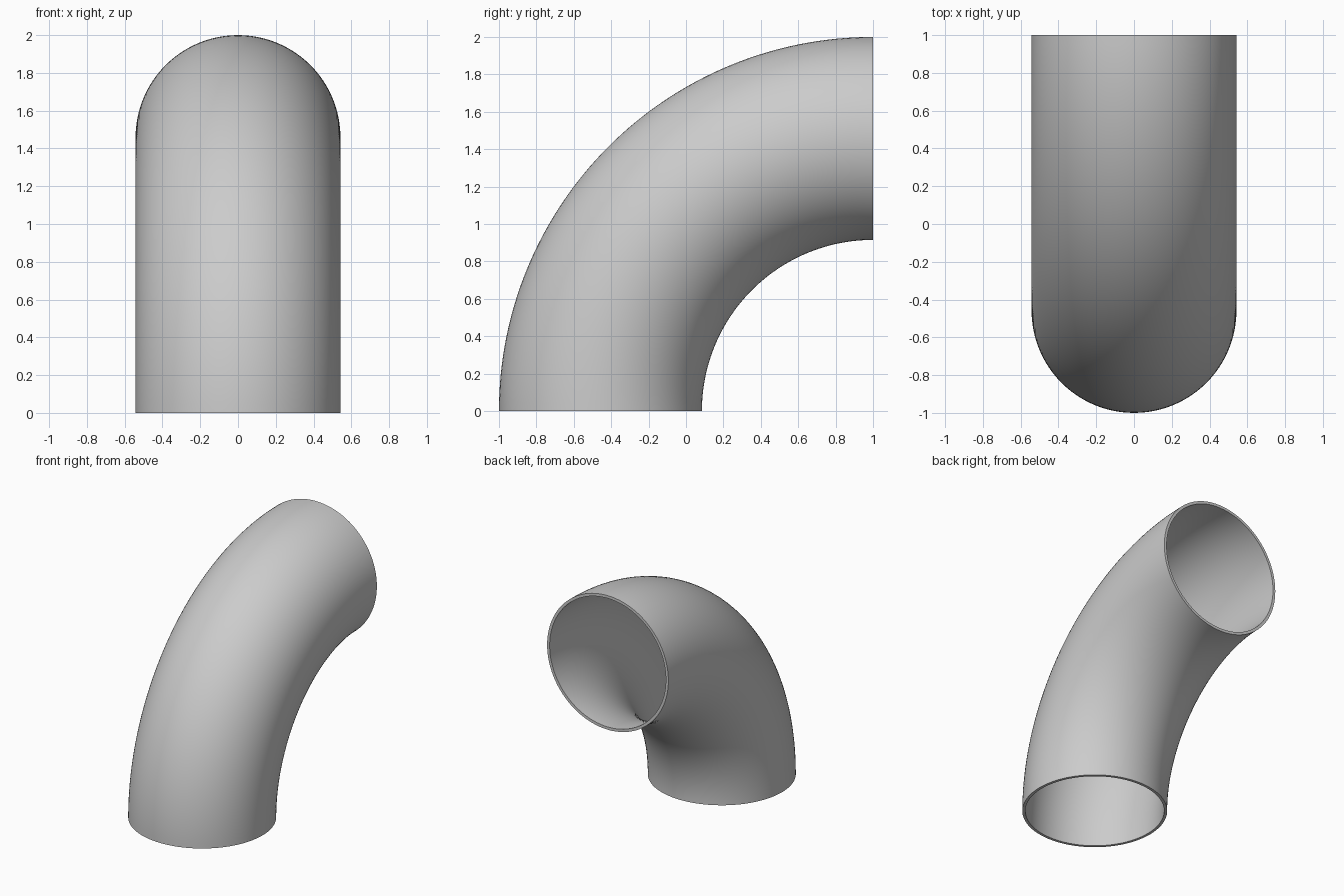
import bpy, bmesh
from math import sin, cos, pi, radians

if "Cube" in bpy.data.objects:
    bpy.data.objects.remove(bpy.data.objects["Cube"])

OUTER = 0.5425            # outer pipe radius
INNER = 0.52              # bore radius
BEND = 2.0 - OUTER        # centreline radius, bend axis at y = 1, z = 0
SIDES, STEPS = 96, 64

bm = bmesh.new()


def ring(radius, t):
    """Circle of the pipe at bend angle t."""
    verts = []
    for i in range(SIDES):
        a = 2 * pi * i / SIDES
        d = BEND + radius * cos(a)
        verts.append(bm.verts.new((radius * sin(a), 1 - d * cos(t), d * sin(t))))
    return verts


def bridge(r1, r2):
    for i in range(SIDES):
        j = (i + 1) % SIDES
        bm.faces.new((r1[i], r1[j], r2[j], r2[i]))


# Outer skin and bore swept through a quarter turn
angles = [pi / 2 * k / STEPS for k in range(STEPS + 1)]
outer = [ring(OUTER, t) for t in angles]
inner = [ring(INNER, t) for t in angles]
for skin in (outer, inner):
    for r1, r2 in zip(skin, skin[1:]):
        bridge(r1, r2)

# Flat rims at both open ends
for end in (0, -1):
    bridge(outer[end], inner[end])

bmesh.ops.recalc_face_normals(bm, faces=bm.faces)
mesh = bpy.data.meshes.new("pipe_elbow")
bm.to_mesh(mesh)
bm.free()
elbow = bpy.data.objects.new("pipe_elbow", mesh)
bpy.context.collection.objects.link(elbow)

# Smooth walls, sharp rims
bpy.context.view_layer.objects.active = elbow
elbow.select_set(True)
bpy.ops.object.shade_smooth_by_angle(angle=radians(30))
